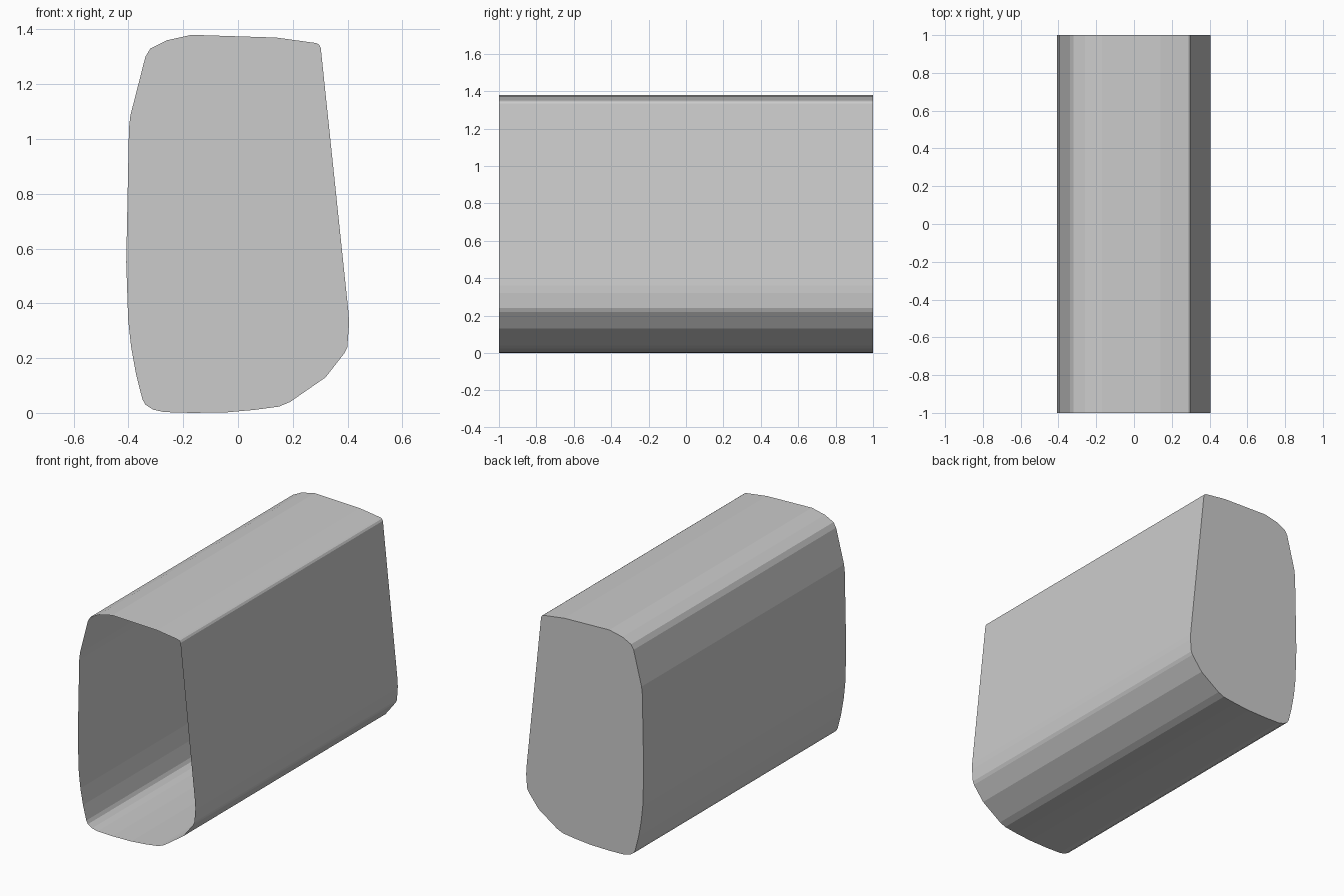
import bpy, bmesh

if "Cube" in bpy.data.objects:
    bpy.data.objects.remove(bpy.data.objects["Cube"])

# Cross-section (x, z), clockwise from the top left
PROFILE = [
    (-0.17, 1.38), (0.14, 1.37), (0.285, 1.35), (0.295, 1.345), (0.302, 1.333),
    (0.404, 0.36), (0.405, 0.32), (0.399, 0.24), (0.39, 0.22), (0.32, 0.13),
    (0.19, 0.04), (0.15, 0.023), (0.06, 0.011), (-0.04, 0.002), (-0.17, 0.0),
    (-0.27, 0.003), (-0.31, 0.012), (-0.338, 0.03), (-0.349, 0.05),
    (-0.372, 0.14), (-0.39, 0.24), (-0.401, 0.34), (-0.408, 0.55),
    (-0.398, 1.04), (-0.393, 1.085), (-0.338, 1.30), (-0.32, 1.33), (-0.26, 1.36),
]

bm = bmesh.new()
front = [bm.verts.new((x, -1, z)) for x, z in PROFILE]
back = [bm.verts.new((x, 1, z)) for x, z in PROFILE]

# Side walls, open at the front
n = len(PROFILE)
for i in range(n):
    j = (i + 1) % n
    bm.faces.new((front[j], front[i], back[i], back[j]))

# Closed back panel
bm.faces.new(back)
bm.normal_update()
if bm.faces[:][-1].normal.y < 0:
    bmesh.ops.reverse_faces(bm, faces=bm.faces[:])

mesh = bpy.data.meshes.new("open_shell")
bm.to_mesh(mesh)
bm.free()
shell = bpy.data.objects.new("open_shell", mesh)
bpy.context.collection.objects.link(shell)
